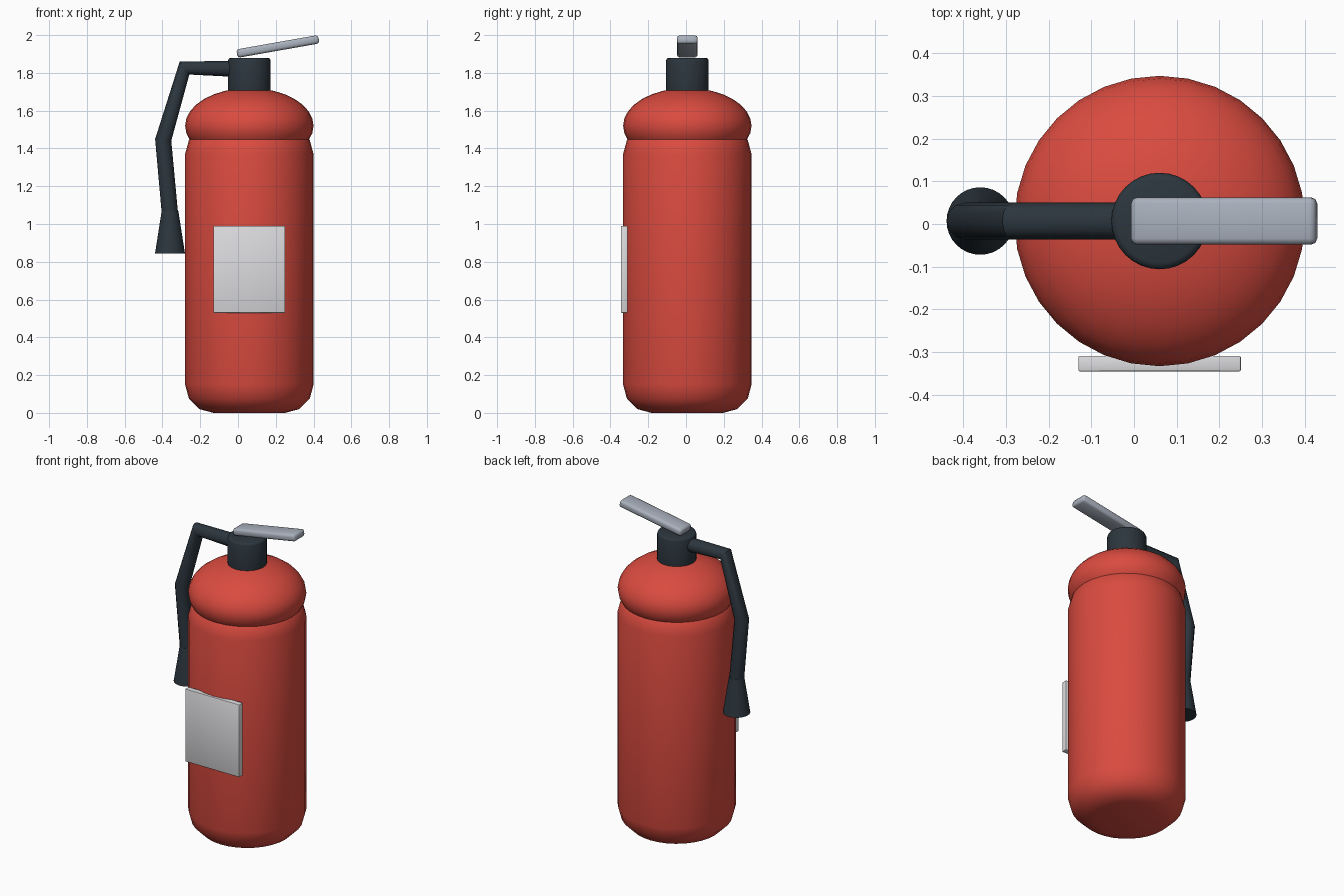
import bpy, math
from mathutils import Vector

cube = bpy.data.objects.get("Cube")
if cube:
    bpy.data.objects.remove(cube, do_unlink=True)

CX, CY = 0.06, 0.007      # axis of the cylinder


def material(name, rgb):
    m = bpy.data.materials.new(name)
    m.use_nodes = True
    m.diffuse_color = (*rgb, 1)
    m.node_tree.nodes["Principled BSDF"].inputs["Base Color"].default_value = (*rgb, 1)
    return m


RED = material("red paint", (0.70, 0.07, 0.05))
BLACK = material("dark rubber", (0.025, 0.037, 0.048))
STEEL = material("steel grey", (0.40, 0.44, 0.51))
WHITE = material("label white", (0.72, 0.72, 0.74))


def finish(name, mat, bevel=0, segments=3, sharp=None):
    ob = bpy.context.object
    ob.name = name
    ob.data.materials.append(mat)
    if bevel:
        mod = ob.modifiers.new("Bevel", "BEVEL")
        mod.width, mod.segments = bevel, segments
        mod.limit_method = "ANGLE"
    if sharp is None:
        bpy.ops.object.shade_smooth()
    else:
        bpy.ops.object.shade_smooth_by_angle(angle=math.radians(sharp))
    return ob


def cylinder(name, mat, r_bottom, r_top, bottom, top, x=CX, **kw):
    bpy.ops.mesh.primitive_cone_add(
        vertices=32, radius1=r_bottom, radius2=r_top, depth=top - bottom,
        location=(x, CY, (bottom + top) / 2))
    return finish(name, mat, **kw)


def box(name, mat, size, location, tilt=0, **kw):
    bpy.ops.mesh.primitive_cube_add(size=1, location=location)
    ob = bpy.context.object
    ob.scale = size
    bpy.ops.object.transform_apply(location=False, rotation=False, scale=True)
    ob.rotation_euler.y = tilt
    return finish(name, mat, **kw)


# Tank with rounded ends, domed shoulder and valve neck
cylinder("tank", RED, 0.34, 0.34, 0.0, 1.52, bevel=0.15)
bpy.ops.mesh.primitive_uv_sphere_add(segments=32, ring_count=16, radius=1,
                                     location=(CX, CY, 1.52))
bpy.context.object.scale = (0.34, 0.34, 0.2)
finish("shoulder_dome", RED)
cylinder("valve_neck", BLACK, 0.113, 0.113, 1.62, 1.88, bevel=0.015, segments=2)

# Tilted squeeze lever
box("lever", STEEL, (0.44, 0.11, 0.045), (0.211, CY, 1.94),
    tilt=math.radians(-10), bevel=0.014, segments=2)

# Label plate on the front
box("label", WHITE, (0.38, 0.036, 0.46), (CX, -0.327, 0.76), bevel=0.003, segments=2)

# Bent hose
curve = bpy.data.curves.new("hose", "CURVE")
curve.dimensions = "3D"
curve.bevel_depth = 0.043
curve.bevel_resolution = 4
curve.use_fill_caps = True
path = [(0.02, 1.82), (-0.283, 1.826), (-0.396, 1.445), (-0.36, 1.05)]
spline = curve.splines.new("POLY")
spline.points.add(len(path) - 1)
for p, (x, z) in zip(spline.points, path):
    p.co = (x, CY, z, 1)
hose = bpy.data.objects.new("hose", curve)
bpy.context.collection.objects.link(hose)
bpy.ops.object.select_all(action="DESELECT")
hose.select_set(True)
bpy.context.view_layer.objects.active = hose
bpy.ops.object.convert(target="MESH")
finish("hose", BLACK, sharp=40)

# Flared nozzle
cylinder("nozzle", BLACK, 0.079, 0.044, 0.845, 1.07, x=-0.36, sharp=40)
